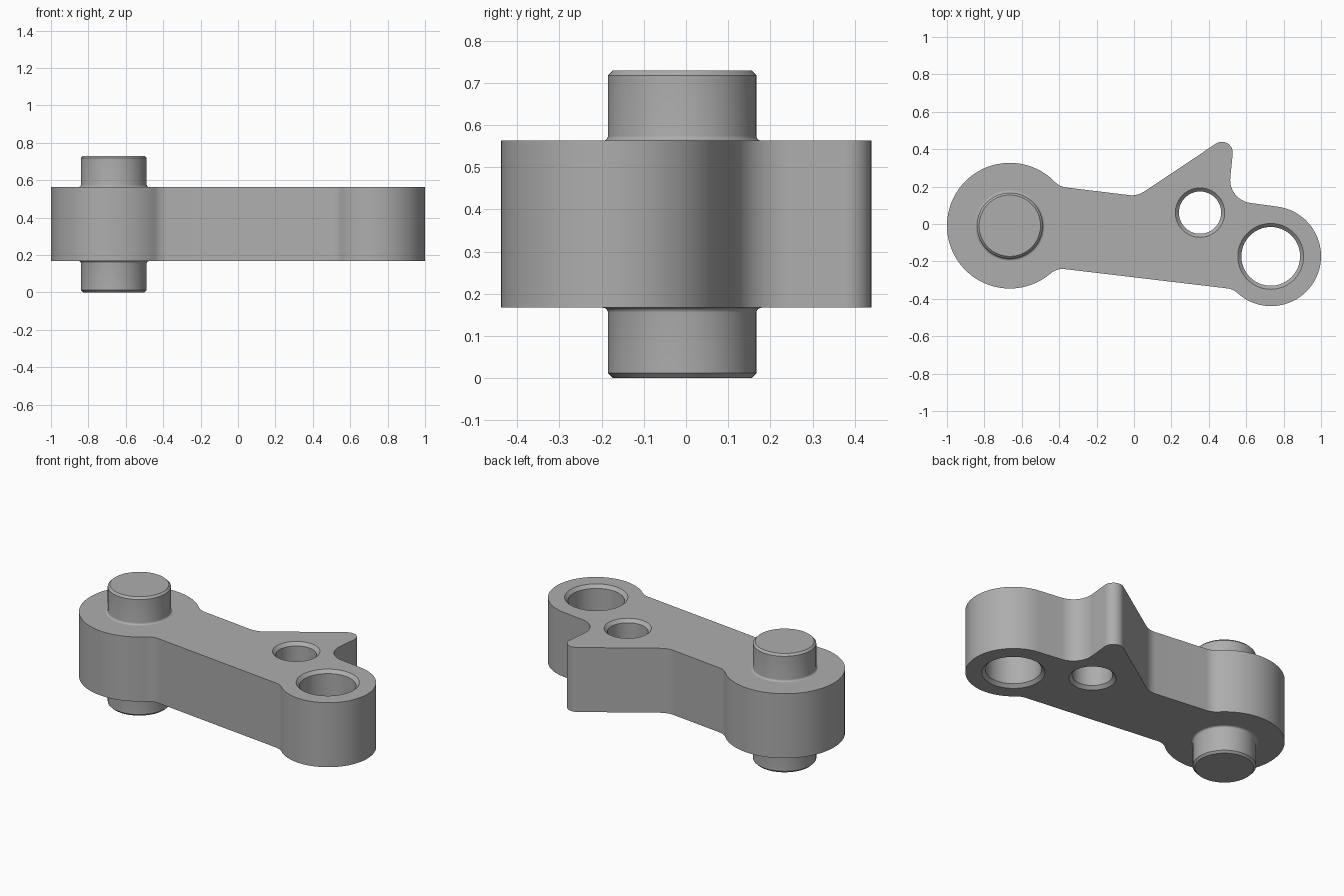
import bpy, bmesh, math
from mathutils import Vector

if "Cube" in bpy.data.objects:
    bpy.data.objects.remove(bpy.data.objects["Cube"])

Z0, Z1, TOP = 0.167, 0.563, 0.73       # arm underside, arm top, pin top
BIG, BIG_R = Vector((-0.664, -0.009)), 0.336
END, END_R = Vector((0.733, -0.172)), 0.267

steel = bpy.data.materials.new("grey steel")
steel.use_nodes = True
steel.diffuse_color = (0.42, 0.42, 0.42, 1)
steel.node_tree.nodes["Principled BSDF"].inputs["Base Color"].default_value = (0.42, 0.42, 0.42, 1)


def make_object(name, bm):
    bmesh.ops.recalc_face_normals(bm, faces=bm.faces[:])
    mesh = bpy.data.meshes.new(name)
    bm.to_mesh(mesh)
    bm.free()
    mesh.materials.append(steel)
    obj = bpy.data.objects.new(name, mesh)
    bpy.context.collection.objects.link(obj)
    return obj


def activate(obj):
    bpy.ops.object.select_all(action='DESELECT')
    obj.select_set(True)
    bpy.context.view_layer.objects.active = obj


def lathe(name, centre, profile, n=64):
    """Closed turned solid from (radius, z) pairs."""
    bm = bmesh.new()
    rings = [[bm.verts.new((centre[0] + r * math.cos(math.tau * i / n),
                            centre[1] + r * math.sin(math.tau * i / n), z))
              for i in range(n)] for r, z in profile]
    for a, b in zip(rings, rings[1:]):
        for i in range(n):
            j = (i + 1) % n
            bm.faces.new((a[i], a[j], b[j], b[i]))
    bm.faces.new(rings[0])
    bm.faces.new(rings[-1])
    return make_object(name, bm)


def angle(v):
    return math.atan2(v.y, v.x)


def arc(c, r, a0, a1, n):
    return [c + r * Vector((math.cos(a), math.sin(a)))
            for a in (a0 + (a1 - a0) * i / n for i in range(n + 1))]


def short_arc(c, p, q, n=12):
    a0 = angle(p - c)
    turn = (angle(q - c) - a0 + math.pi) % math.tau - math.pi
    return arc(c, (p - c).length, a0, a0 + turn, n)


def corner(p, c, q, r):
    """Round the corner c between straight edges from p and to q."""
    u, v = (p - c).normalized(), (q - c).normalized()
    half = u.angle(v) / 2
    length = r / math.tan(half)
    centre = c + (u + v).normalized() * r / math.sin(half)
    return short_arc(centre, c + u * length, c + v * length)


def blend(c, R, p, q, side, r, end):
    """Concave arc from a circle to the line pq; side picks the line's outer side."""
    d = (q - p).normalized()
    base = p + Vector((-d.y, d.x)) * side * r - c
    b = base.dot(d)
    t = -b + end * math.sqrt(b * b - base.length_squared + (R + r) ** 2)
    f = c + base + d * t
    return short_arc(f, c + (f - c) * R / (R + r), p + d * t)


# Arm outline, clockwise from the large boss
notch, tip, inner = Vector((0.018, 0.149)), Vector((0.54, 0.498)), Vector((0.503, 0.129))
top_left = Vector((-0.36, 0.195))
low_left, low_right = Vector((-0.38, -0.24)), Vector((0.505, -0.345))
end_angle = math.radians(82.6)
end_top = END + END_R * Vector((math.cos(end_angle), math.sin(end_angle)))

upper = blend(BIG, BIG_R, top_left, notch, 1, 0.1, 1)
lower_end = blend(END, END_R, low_left, low_right, -1, 0.1, -1)
lower_big = blend(BIG, BIG_R, low_left, low_right, -1, 0.1, 1)
outline = upper + corner(top_left, notch, tip, 0.12)
outline += corner(notch, tip, inner, 0.058) + corner(tip, inner, end_top, 0.124)
outline += arc(END, END_R, end_angle, angle(lower_end[0] - END) - math.tau * (
    angle(lower_end[0] - END) > 0), 48)
outline += lower_end[1:] + lower_big[::-1]
outline += arc(BIG, BIG_R, angle(lower_big[0] - BIG),
               angle(upper[0] - BIG) - math.tau, 64)[1:-1]

# Arm body
bm = bmesh.new()
face = bm.faces.new([bm.verts.new((p.x, p.y, Z0)) for p in outline])
extruded = bmesh.ops.extrude_face_region(bm, geom=[face], use_keep_orig=True)
bmesh.ops.translate(bm, vec=(0, 0, Z1 - Z0),
                    verts=[g for g in extruded["geom"] if isinstance(g, bmesh.types.BMVert)])
arm = make_object("arm", bm)

# Two through holes with chamfered rims
for centre, r in (((0.353, 0.061), 0.113), ((0.731, -0.173), 0.157)):
    c, out = 0.019, 0.05
    cutter = lathe("hole_cutter", centre, [
        (r + c + out, Z0 - out), (r, Z0 + c), (r, Z1 - c), (r + c + out, Z1 + out)])
    cutter.hide_render = True
    mod = arm.modifiers.new("hole", 'BOOLEAN')
    mod.operation, mod.solver, mod.object = 'DIFFERENCE', 'EXACT', cutter
    activate(arm)
    bpy.ops.object.modifier_apply(modifier=mod.name)
    bpy.data.objects.remove(cutter)

# Pin ends: chamfered tip and a small flare where each meets the arm
R, C = 0.176, 0.012
flare = [(R + C * (1 - math.sin(a)), C * (1 - math.cos(a)))
         for a in (math.pi / 2 * i / 5 for i in range(6))]
pins = []
for name, root, s, height in (("upper_pin", Z1, 1, TOP - Z1), ("lower_pin", Z0, -1, Z0)):
    profile = [(R + C, -0.01)] + flare + [(R, height - C), (R - C, height)]
    pins.append(lathe(name, BIG, [(r, root + s * h) for r, h in profile]))

for obj in [arm] + pins:
    activate(obj)
    bpy.ops.object.shade_smooth_by_angle(angle=math.radians(30))
